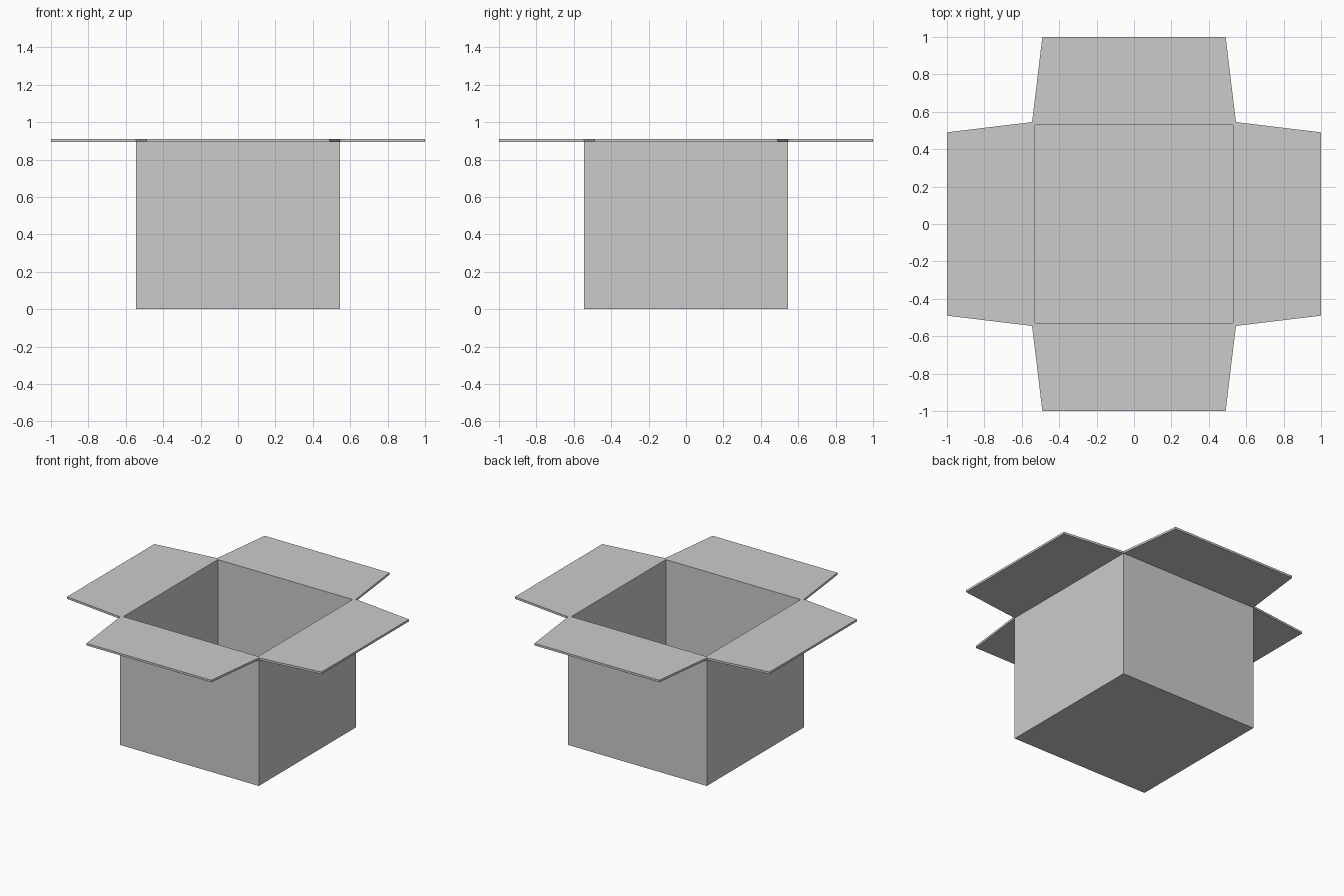
import bpy
import bmesh
from mathutils import Vector

cube = bpy.data.objects.get("Cube")
if cube:
    bpy.data.objects.remove(cube, do_unlink=True)

HALF = 0.545        # outer half width of the box
HEIGHT = 0.91       # top of the rim
BOARD = 0.015       # board thickness
REACH = 1.0         # how far the flap tips are from the centre
TIP_HALF = 0.49     # half width of a flap at its tip

# Plain grey board
grey = bpy.data.materials.new("plain_grey")
grey.use_nodes = True
colour = (0.6, 0.6, 0.6, 1.0)
grey.diffuse_color = colour
bsdf = next(n for n in grey.node_tree.nodes if n.type == 'BSDF_PRINCIPLED')
bsdf.inputs["Base Color"].default_value = colour


def extrude(bm, face):
    """Extrude one face in place and return the new cap."""
    return bmesh.ops.extrude_discrete_faces(bm, faces=[face])["faces"][0]


bm = bmesh.new()

# Box body up to the underside of the flaps
bmesh.ops.create_cube(bm, size=1)
for v in bm.verts:
    v.co = Vector((v.co.x * 2 * HALF, v.co.y * 2 * HALF,
                   (v.co.z + 0.5) * (HEIGHT - BOARD)))

# Rim band, one board thick
bm.normal_update()
top = extrude(bm, max(bm.faces, key=lambda f: f.normal.z))
for v in top.verts:
    v.co.z = HEIGHT
bm.normal_update()

# Four tapered flaps pulled out of the rim band
band = [f for f in bm.faces
        if abs(f.normal.z) < 0.1 and f.calc_center_median().z > HEIGHT - BOARD]
for side in band:
    out = side.normal.copy()
    flap_tip = extrude(bm, side)
    for v in flap_tip.verts:
        across = Vector((v.co.x, v.co.y, 0)) - out * HALF
        v.co = out * REACH + across * (TIP_HALF / HALF) + Vector((0, 0, v.co.z))

# Hollow inside
bm.normal_update()
top = next(f for f in bm.faces
           if f.normal.z > 0.9 and f.calc_center_median().length < HEIGHT + 0.01)
bmesh.ops.inset_region(bm, faces=[top], thickness=BOARD, use_even_offset=True)
floor = extrude(bm, top)
for v in floor.verts:
    v.co.z = BOARD

bmesh.ops.recalc_face_normals(bm, faces=bm.faces)
mesh = bpy.data.meshes.new("open_box")
bm.to_mesh(mesh)
bm.free()
mesh.materials.append(grey)
box = bpy.data.objects.new("open_box", mesh)
bpy.context.collection.objects.link(box)
